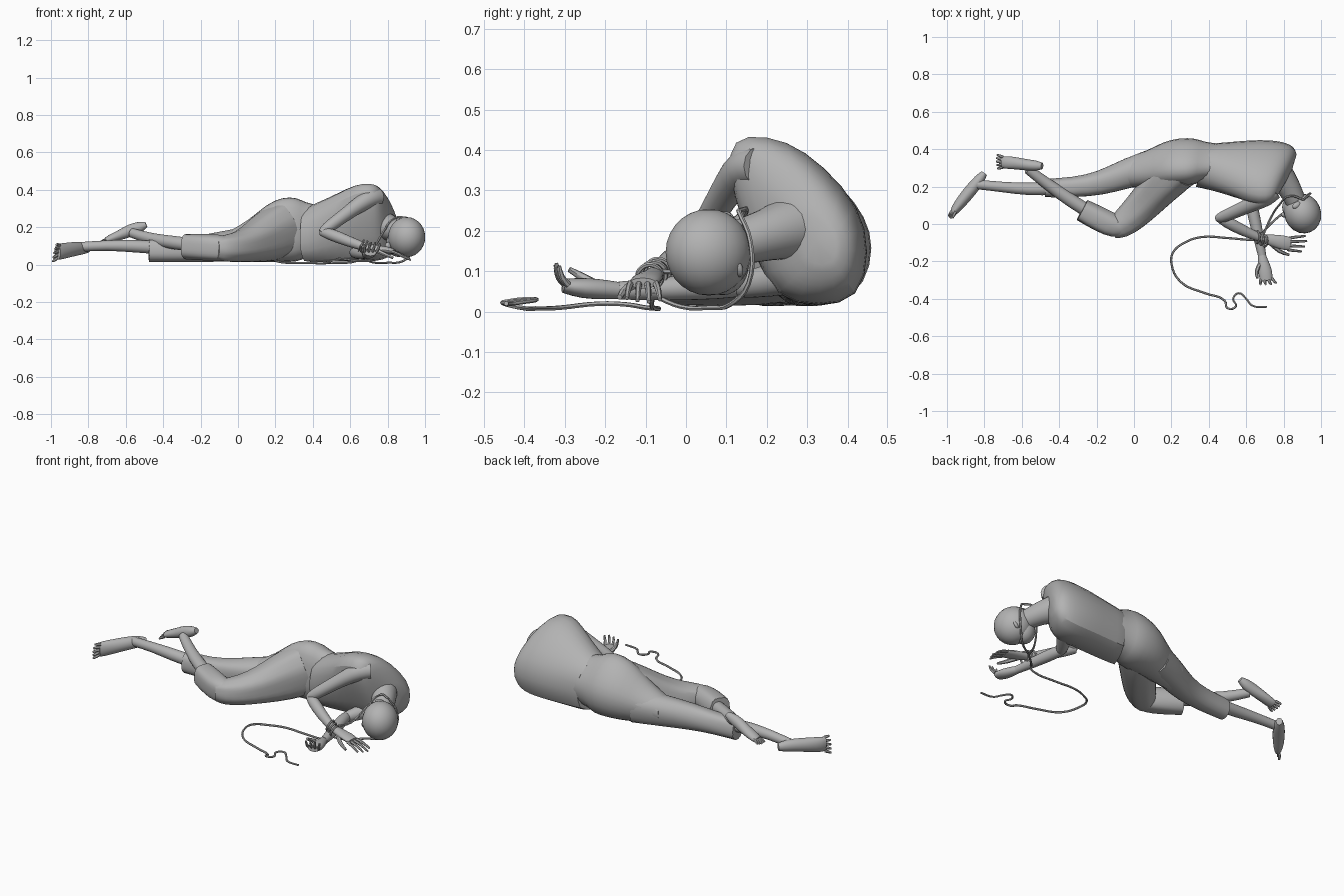
import bpy, bmesh, math
from mathutils import Vector

cube = bpy.data.objects.get("Cube")
if cube:
    bpy.data.objects.remove(cube, do_unlink=True)

GROUND = .012
UP = Vector((0, 0, 1))
clay = bpy.data.materials.new("clay_grey")
clay.use_nodes = True
tone = (.45, .45, .45, 1)
clay.diffuse_color = tone
clay.node_tree.nodes["Principled BSDF"].inputs["Base Color"].default_value = tone


def finish(obj, name, angle=50):
    """Name an object, give it the material and smooth its soft edges."""
    obj.name = name
    obj.data.materials.clear()
    obj.data.materials.append(clay)
    bpy.ops.object.select_all(action='DESELECT')
    bpy.context.view_layer.objects.active = obj
    obj.select_set(True)
    bpy.ops.object.shade_smooth_by_angle(angle=math.radians(angle))
    return obj


def skin(name, rings):
    """Join rings of points into a closed, softened mesh resting on the ground."""
    bm = bmesh.new()
    loops = [[bm.verts.new((p.x, p.y, max(p.z, GROUND))) for p in ring] for ring in rings]
    sides = len(loops[0])
    for low, high in zip(loops, loops[1:]):
        for k in range(sides):
            j = (k + 1) % sides
            bm.faces.new((low[k], low[j], high[j], high[k]))
    caps = [bm.faces.new(loops[0]), bm.faces.new(loops[-1])]
    bmesh.ops.recalc_face_normals(bm, faces=bm.faces)
    # keep the end rims crisp under subdivision
    crease = bm.edges.layers.float.new("crease_edge")
    for cap in caps:
        for edge in cap.edges:
            edge[crease] = .7
    mesh = bpy.data.meshes.new(name)
    bm.to_mesh(mesh)
    bm.free()
    obj = bpy.data.objects.new(name, mesh)
    bpy.context.collection.objects.link(obj)
    soften = obj.modifiers.new("Soften", 'SUBSURF')
    soften.levels = soften.render_levels = 1
    return finish(obj, name)


def power(value, exponent):
    return math.copysign(abs(value) ** exponent, value)


def loft(name, stations, sides=12, square=1, folds=0, fold_count=5):
    """Skin rings along a path; a station is x, y, z, half width, half height."""
    centres = [Vector(s[:3]) for s in stations]
    last = len(stations) - 1
    rings = []
    for i, station in enumerate(stations):
        tangent = (centres[min(i + 1, last)] - centres[max(i - 1, 0)]).normalized()
        side = tangent.cross(UP).normalized()
        rise = side.cross(tangent)
        wide, tall = station[3], station[-1]
        ring = []
        for k in range(sides):
            a = math.tau * k / sides
            ripple = 1 + folds * math.sin(fold_count * a + i * .8)
            u = power(math.cos(a), square) * wide * ripple
            v = power(math.sin(a), square) * tall * ripple
            ring.append(centres[i] + side * u + rise * v)
        rings.append(ring)
    return skin(name, rings)


def morph(name, first, second, steps, centre):
    """Blend two y-z outlines along x; a step is x, blend, scale, slant in y."""
    middle = Vector(centre)
    rings = []
    for x, blend, scale, slant in steps:
        ring = []
        for p, q in zip(first, second):
            offset = (Vector(p).lerp(Vector(q), blend) - middle) * scale
            flat = middle + offset
            ring.append(Vector((x + slant * offset.x, flat.x, flat.y)))
        rings.append(ring)
    return skin(name, rings)


def ball(name, centre, radii, turn=(0, 0, 0)):
    bpy.ops.mesh.primitive_uv_sphere_add(segments=20, ring_count=14, location=centre, rotation=turn)
    obj = bpy.context.object
    obj.scale = radii
    return finish(obj, name)


def rope(name, points, closed=False):
    """A round cord through a few points, turned into a mesh."""
    curve = bpy.data.curves.new(name, 'CURVE')
    curve.dimensions = '3D'
    curve.bevel_depth = .006
    curve.bevel_resolution = 1
    curve.resolution_u = 4
    curve.use_fill_caps = True
    spline = curve.splines.new('BEZIER')
    spline.bezier_points.add(len(points) - 1)
    spline.use_cyclic_u = closed
    for knot, point in zip(spline.bezier_points, points):
        knot.co = point
        knot.handle_left_type = knot.handle_right_type = 'AUTO'
    obj = bpy.data.objects.new(name, curve)
    bpy.context.collection.objects.link(obj)
    bpy.ops.object.select_all(action='DESELECT')
    bpy.context.view_layer.objects.active = obj
    obj.select_set(True)
    bpy.ops.object.convert(target='MESH')
    return finish(bpy.context.object, name)


def fan(name, root, reach, spread, bend, count, radius):
    """Fingers or toes side by side, opening out and bending at the tip."""
    root, reach, spread, bend = map(Vector, (root, reach, spread, bend))
    for i in range(count):
        t = i / (count - 1) * 2 - 1
        length = 1 - .18 * abs(t - .2)
        base = root + spread * t
        mid = base + (reach * .5 + spread * t * .25) * length
        tip = mid + (reach * .5 + spread * t * .15 + bend) * length
        loft(f"{name}_{i + 1}", [(*base, radius), (*mid, radius * .95), (*tip, radius * .6)], sides=6)


# Shirt and torso on one side: the waist outline twists into the shoulder outline
waist = [(.21, .25), (.26, .3), (.32, .315), (.37, .295), (.42, .24), (.435, .15),
         (.42, .03), (.33, .01), (.25, .01), (.205, .06), (.195, .16)]
shoulders = [(.1, .4), (.145, .44), (.25, .425), (.34, .36), (.43, .26), (.455, .15),
             (.43, .03), (.33, .01), (.22, .03), (.17, .15), (.12, .28)]
morph("torso_shirt", waist, shoulders,
      [(.385, 0, 1, .4), (.45, .2, 1.02, .25), (.54, .55, 1.02, .1), (.63, .95, 1.02, 0), (.71, 1, 1.02, 0),
       (.775, 1, .95, .12), (.82, 1, .78, .25), (.845, .9, .55, .3), (.86, .8, .3, .3)], (.34, .16))

# Trousers: seat, lower straight leg, upper bent leg
seat = [(.2, .2), (.22, .325), (.27, .365), (.33, .355), (.39, .305), (.445, .235),
        (.465, .16), (.445, .07), (.38, .01), (.27, .01), (.21, .06)]
thigh = [(.19, .1), (.2, .14), (.24, .17), (.28, .175), (.32, .16), (.345, .13),
         (.35, .1), (.33, .05), (.28, .015), (.23, .01), (.2, .05)]
morph("trouser_seat", seat, thigh,
      [(.43, 0, .78, .2), (.36, 0, .85, .1), (.32, 0, 1, .1), (.24, 0, 1.02, 0), (.15, .2, 1.01, 0),
       (.06, .65, 1, 0), (-.06, 1, 1, 0)], (.33, .18))
loft("lower_trouser_leg", [
    (.12, .32, .115, .09, .1), (-.05, .265, .1, .08, .085), (-.18, .215, .085, .065, .075),
    (-.32, .195, .075, .055, .062), (-.48, .192, .075, .05, .062)],
    sides=16, square=.85, folds=.035)
loft("upper_trouser_thigh", [
    (.24, .3, .19, .12, .15), (.15, .215, .145, .11, .135), (.07, .12, .11, .095, .1),
    (-.01, .04, .09, .085, .08), (-.08, -.015, .085, .072, .072), (-.12, -.035, .085, .045, .055)],
    sides=18, square=.85, folds=.05, fold_count=7)
loft("upper_trouser_shin", [
    (-.04, -.02, .085, .045, .06), (-.1, -.015, .09, .065, .072), (-.18, .022, .093, .068, .072),
    (-.28, .075, .097, .062, .07)], sides=16, square=.8, folds=.04)

# Bare shins
loft("lower_shin", [(-.42, .19, .09, .036), (-.56, .185, .1, .036),
                    (-.7, .197, .103, .028), (-.84, .212, .095, .027)])
loft("upper_shin", [(-.2, .04, .1, .036), (-.33, .12, .115, .039),
                    (-.46, .21, .135, .032), (-.57, .295, .17, .027)])

# Feet, the lower one resting on its edge
loft("lower_foot", [
    (-.8, .272, .085, .018, .022), (-.825, .24, .088, .031, .034), (-.865, .19, .085, .035, .039),
    (-.91, .135, .077, .034, .042), (-.95, .085, .07, .028, .046), (-.965, .062, .068, .02, .042)])
fan("lower_toe", (-.963, .067, .067), (-.022, -.036, -.004), (.008, -.003, .035), (0, 0, -.003), 5, .011)
loft("upper_foot", [
    (-.49, .31, .215, .018, .016), (-.525, .312, .2, .03, .032), (-.57, .315, .185, .031, .036),
    (-.63, .325, .158, .034, .028), (-.69, .33, .135, .036, .022), (-.705, .33, .128, .03, .017)])
fan("upper_toe", (-.7, .33, .13), (-.038, .004, -.014), (0, .027, .006), (0, 0, -.004), 5, .01)

# Neck and head
loft("neck", [(.77, .27, .21, .085), (.83, .2, .19, .065), (.87, .11, .165, .056)])
ball("head", (.902, .056, .147), (.098, .108, .107), (0, 0, .4))
ball("jaw", (.858, .09, .115), (.066, .065, .074))
ball("nose", (.802, .05, .1), (.016, .015, .02))
ball("upper_ear", (.87, .1, .232), (.026, .018, .015), (0, .3, .5))
ball("lower_ear", (.94, .125, .11), (.022, .012, .026), (.4, 0, .5))

# Upper arm folded forward, with its hand
loft("upper_arm", [(.75, .18, .36, .05), (.71, .145, .36, .054), (.64, .11, .315, .043),
                   (.55, .07, .25, .036), (.47, .035, .19, .034), (.445, .03, .17, .02)])
loft("upper_forearm", [(.445, .04, .175, .022), (.49, .015, .165, .035),
                       (.58, -.035, .128, .031), (.69, -.08, .09, .022)])
loft("upper_palm", [(.67, -.075, .095, .02), (.73, -.085, .085, .031, .021),
                    (.8, -.1, .078, .042, .02), (.835, -.107, .07, .036, .014)])
fan("upper_finger", (.825, -.106, .07), (.1, 0, -.03), (.005, .031, 0), (0, 0, -.018), 4, .01)
loft("upper_thumb", [(.73, -.1, .08, .015), (.775, -.15, .06, .014), (.83, -.165, .035, .008)], sides=6)

# Lower arm stretched along the ground, with its hand
loft("lower_arm", [(.77, .36, .11, .055), (.7, .25, .085, .046), (.625, .14, .065, .036), (.62, .11, .06, .02)])
loft("lower_forearm", [(.62, .15, .065, .026), (.63, .09, .065, .036),
                       (.66, -.04, .057, .031), (.685, -.17, .052, .023)])
loft("lower_palm", [(.682, -.16, .052, .021), (.69, -.2, .055, .029, .025),
                    (.702, -.255, .058, .041, .028), (.708, -.305, .064, .034, .018)])
fan("lower_finger", (.708, -.295, .066), (.012, -.045, .042), (.031, .004, 0), (0, .016, .014), 4, .01)
loft("lower_thumb", [(.675, -.21, .06, .014), (.65, -.255, .085, .013), (.66, -.29, .105, .008)], sides=6)

# Rope: neck loop, strands to the wrists, wrist loops and loose tail
rope("neck_rope", [(.905, .13, .25), (.94, .16, .17), (.93, .155, .07), (.88, .11, .018),
                   (.8, .06, .01), (.72, -.01, .012), (.66, -.08, .04)])
rope("neck_strand", [(.905, .13, .25), (.84, .15, .25), (.775, .1, .17), (.73, .03, .1), (.69, -.06, .1)])
for i in range(3):
    x, y, z = .66 + .02 * i, -.07 - .01 * i, .1 - .007 * i
    ring = [(x + .012 * math.sin(a), y + .03 * math.cos(a), z + .03 * math.sin(a))
            for a in (math.tau * k / 8 for k in range(8))]
    rope(f"wrist_loop_{i + 1}", ring, closed=True)
rope("loose_rope", [(.69, -.08, .05), (.64, -.085, .02), (.5, -.075, .008), (.36, -.07, .008),
                    (.27, -.1, .01), (.21, -.15, .018), (.2, -.21, .02), (.25, -.31, .01), (.38, -.37, .008),
                    (.485, -.41, .01), (.5, -.45, .02), (.545, -.44, .025), (.53, -.4, .03),
                    (.56, -.37, .03), (.6, -.4, .025), (.63, -.435, .02), (.71, -.445, .02)])
